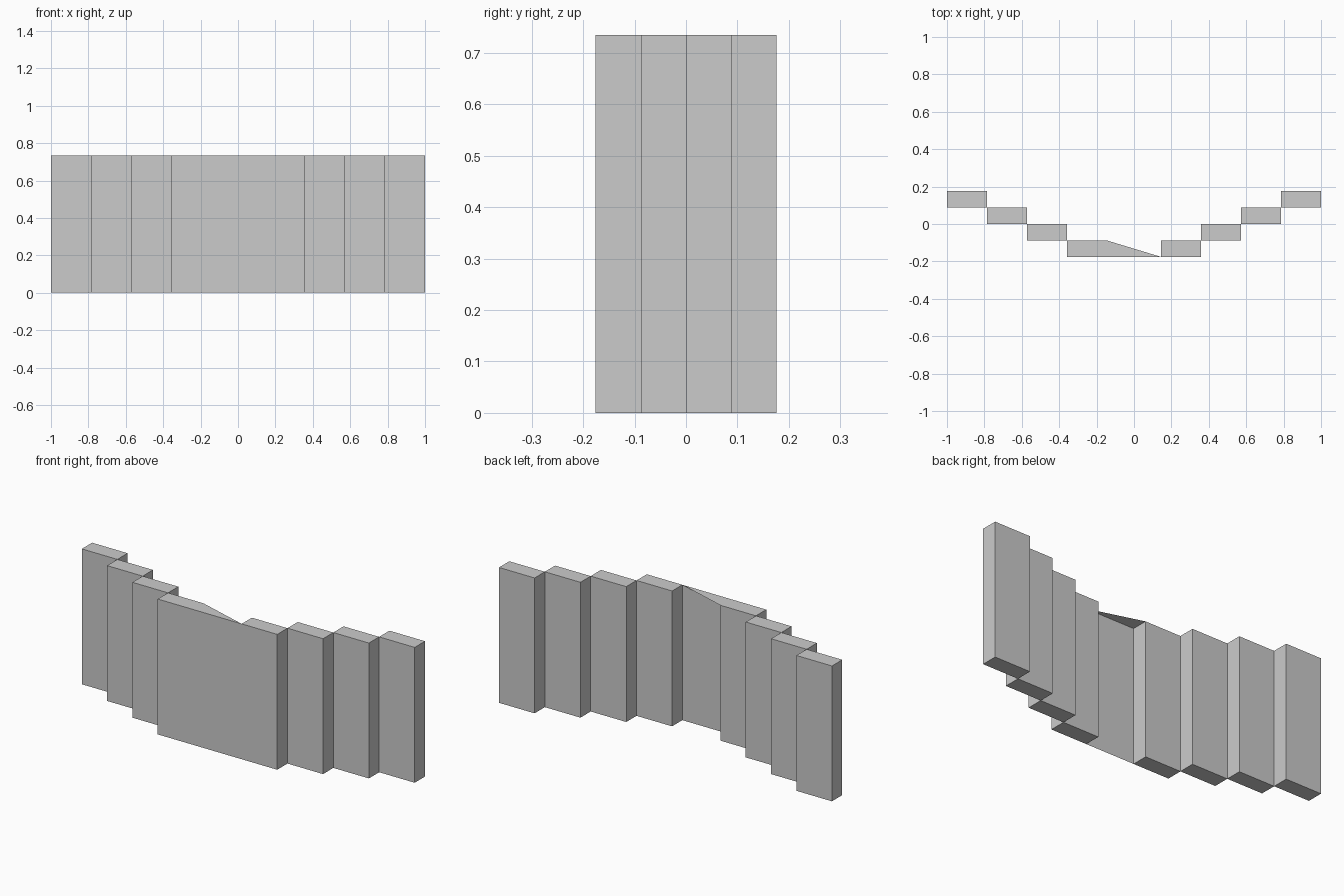
import bpy, bmesh

if "Cube" in bpy.data.objects:
    bpy.data.objects.remove(bpy.data.objects["Cube"])

W, D, H = 0.2137, 0.088, 0.735   # width, depth and height of one wall step
STEPS = 4


def mesh_object(name, bm):
    mesh = bpy.data.meshes.new(name)
    bm.to_mesh(mesh)
    bm.free()
    obj = bpy.data.objects.new(name, mesh)
    bpy.context.collection.objects.link(obj)
    return obj


def box(name, centre, size):
    bm = bmesh.new()
    bmesh.ops.create_cube(bm, size=1)
    bmesh.ops.scale(bm, vec=size, verts=bm.verts)
    bmesh.ops.translate(bm, vec=centre, verts=bm.verts)
    return mesh_object(name, bm)


# Stepped wall blocks, receding to the back on both sides
for side, label in ((-1, "left"), (1, "right")):
    for i in range(STEPS):
        x = side * (1 - W * (i + 0.5))
        y = D * (1.5 - i)
        box(f"{label}_wall_step_{i + 1}", (x, y, H / 2), (W, D, H))

# Thin front panel closing the gap, with a triangular cap on top
gap, front = 1 - STEPS * W, -2 * D
bm = bmesh.new()
bl, br, tr, tl, back = [bm.verts.new(p) for p in (
    (-gap, front, 0), (gap, front, 0), (gap, front, H),
    (-gap, front, H), (-gap, front + D, H))]
bm.faces.new((bl, br, tr, tl))
bm.faces.new((tl, tr, back))
mesh_object("front_panel", bm)
